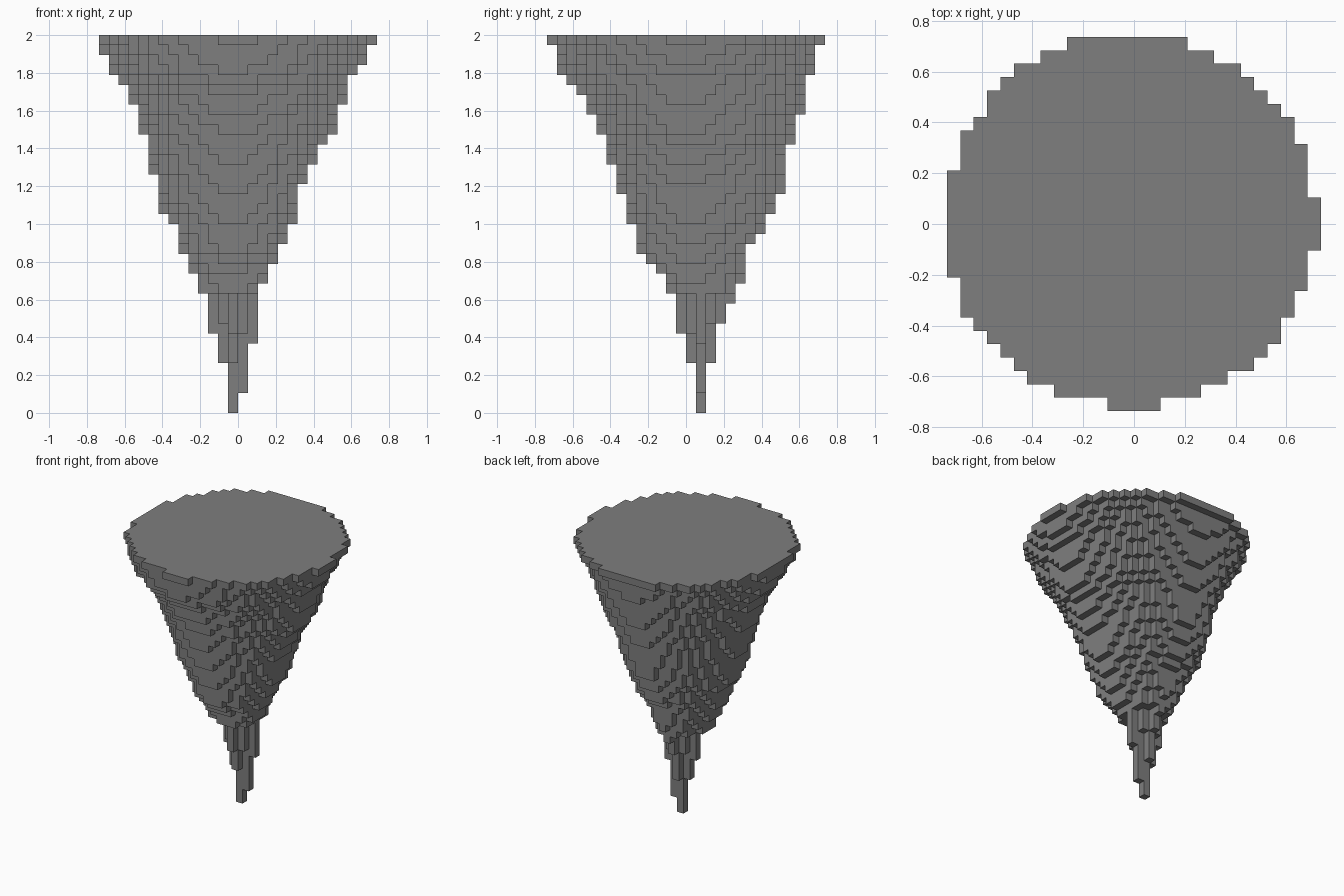
import bpy, bmesh
from mathutils import Vector

cube = bpy.data.objects.get("Cube")
if cube:
    bpy.data.objects.remove(cube, do_unlink=True)

LAYERS = 38
STEM = 12  # layers of the thin ribbed stem below the cone
SIZE = 2 / LAYERS

# Each side starts at a reach from the axis and gains one block at each listed layer;
# the last number is where the next block would have come
LEFT = (1, [0, 5, 8, 12, 14, 16, 19, 20, 24, 28, 31, 33, 34, 36, 38])
RIGHT = (0, [0, 2, 7, 13, 15, 17, 19, 23, 25, 27, 28, 31, 34, 35, 37, 40.4])
FRONT = (-1, [0, 5, 8, 12, 14, 15, 16, 19, 22, 25, 28, 30, 32, 33, 34, 37, 40.4])
BACK = (2, [0, 5, 9, 11, 13, 17, 18, 20, 22, 27, 30, 34, 37, 37.46])


def reach(side, layer):
    """Reach of a side, growing smoothly from one step to the next."""
    start, steps = side
    n = sum(layer >= s for s in steps) - 1
    grown = (layer + 0.35 - steps[n]) / (steps[n + 1] - steps[n])
    return start + n - 0.45 + 0.9 * grown


# Fill each layer: a cross-like outline in the stem, four quarter ellipses in the cone
blocks = set()
for k in range(LAYERS):
    cx = -0.5
    cy, power = (1.5, 0.9) if k < STEM else (0, 2)
    left, right = reach(LEFT, k) + cx, reach(RIGHT, k) - cx
    front, back = reach(FRONT, k) + cy, reach(BACK, k) - cy
    for i in range(-14, 14):
        for j in range(-14, 14):
            dx, dy = i + 0.5 - cx, j + 0.5 - cy
            rx = right if dx > 0 else left
            ry = back if dy > 0 else front
            if abs(dx / rx) ** power + abs(dy / ry) ** power <= 1:
                blocks.add((i, j, k))

# Skin the blocks with only their exposed faces
bm = bmesh.new()
corners = {}


def corner(p):
    key = tuple(round(c) for c in p)
    if key not in corners:
        corners[key] = bm.verts.new(Vector(key) * SIZE)
    return corners[key]


for block in sorted(blocks):
    for axis in range(3):
        for sign in (-1, 1):
            normal = Vector((0, 0, 0))
            normal[axis] = sign
            if tuple(round(c) for c in Vector(block) + normal) in blocks:
                continue
            u = Vector((0, 0, 0))
            u[(axis + 1) % 3] = 0.5
            v = normal.cross(u)
            mid = Vector(block) + Vector((0.5, 0.5, 0.5)) + normal / 2
            bm.faces.new([corner(mid + d) for d in (-u - v, u - v, u + v, v - u)])

mesh = bpy.data.meshes.new("stepped_cone")
bm.to_mesh(mesh)
bm.free()
cone = bpy.data.objects.new("stepped_cone", mesh)
bpy.context.collection.objects.link(cone)

# Plain grey stone
grey = bpy.data.materials.new("stone_grey")
grey.use_nodes = True
colour = (0.21, 0.21, 0.21, 1)
grey.diffuse_color = colour
grey.node_tree.nodes["Principled BSDF"].inputs["Base Color"].default_value = colour
mesh.materials.append(grey)
